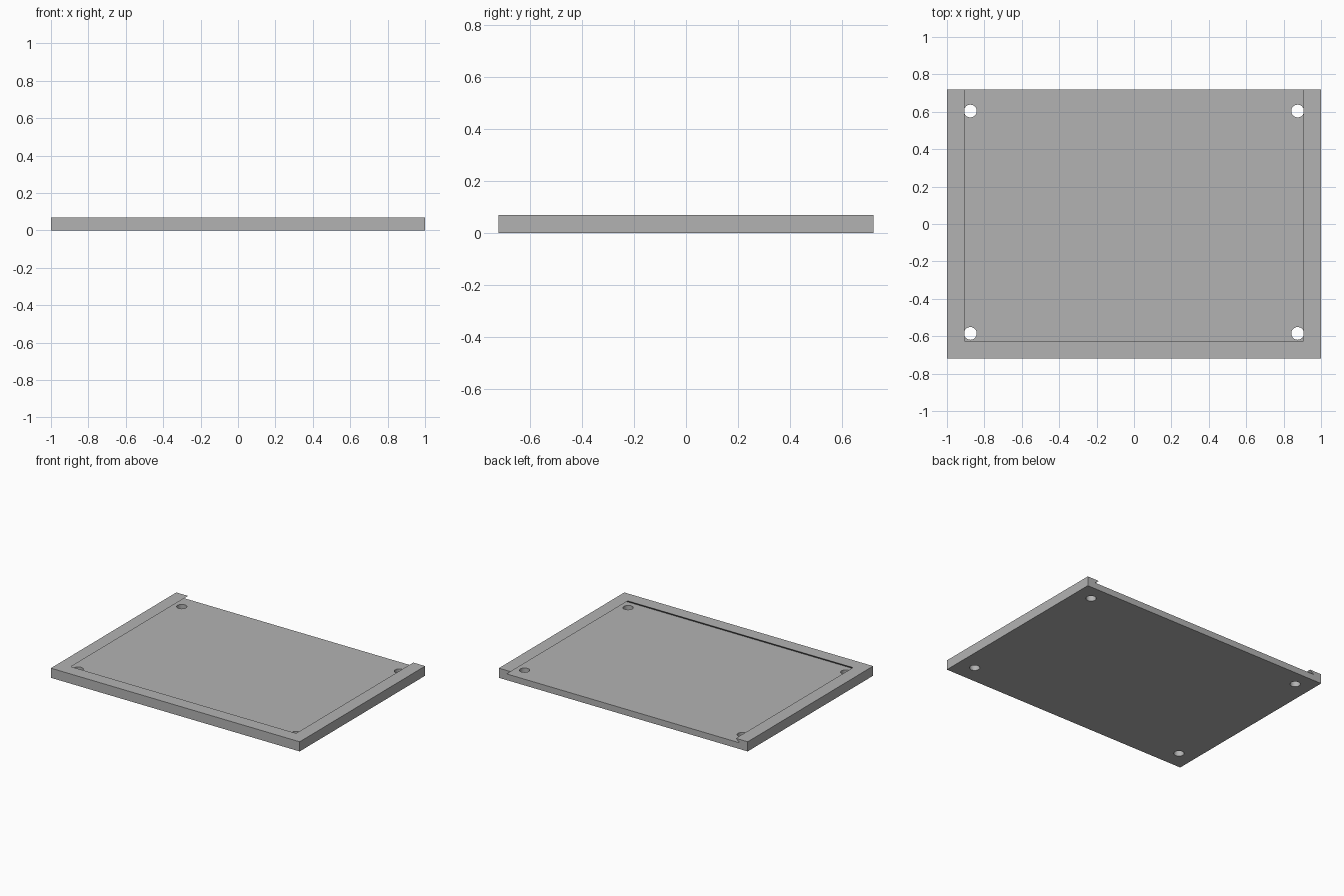
import bpy
import bmesh

cube = bpy.data.objects.get("Cube")
if cube:
    bpy.data.objects.remove(cube, do_unlink=True)

HALF_X, HALF_Y, HEIGHT = 1.0, 0.72, 0.07
FLOOR = 0.045          # thickness of the base plate
LIP = 0.095            # rim width at the top
UNDERCUT = 0.031       # how far the slot reaches under the rim
HOLE_RADIUS = 0.034

grey = bpy.data.materials.new("plain_grey")
grey.use_nodes = True
colour = (0.45, 0.45, 0.45, 1.0)
grey.diffuse_color = colour
grey.node_tree.nodes["Principled BSDF"].inputs["Base Color"].default_value = colour


def make_object(name, bm):
    bmesh.ops.recalc_face_normals(bm, faces=bm.faces)
    mesh = bpy.data.meshes.new(name)
    bm.to_mesh(mesh)
    bm.free()
    mesh.materials.append(grey)
    obj = bpy.data.objects.new(name, mesh)
    bpy.context.collection.objects.link(obj)
    return obj


def loft(name, sections):
    """Solid between two rectangles given as (half_x, front_y, back_y, z)."""
    bm = bmesh.new()
    rings = [[bm.verts.new(p) for p in
              ((-x, y0, z), (x, y0, z), (x, y1, z), (-x, y1, z))]
             for x, y0, y1, z in sections]
    for ring in rings:
        bm.faces.new(ring)
    low, high = rings
    for i in range(4):
        j = (i + 1) % 4
        bm.faces.new((low[i], low[j], high[j], high[i]))
    return make_object(name, bm)


def cut(target, cutter):
    cutter.hide_render = True
    mod = target.modifiers.new(cutter.name, 'BOOLEAN')
    mod.operation = 'DIFFERENCE'
    mod.solver = 'EXACT'
    mod.object = cutter
    bpy.context.view_layer.objects.active = target
    bpy.ops.object.modifier_apply(modifier=mod.name)
    bpy.data.objects.remove(cutter, do_unlink=True)


# Solid tray block
tray = loft("tray", [(HALF_X, -HALF_Y, HALF_Y, 0), (HALF_X, -HALF_Y, HALF_Y, HEIGHT)])

# Dovetail recess, open at the back, continued past the top along its slope
slope = UNDERCUT / (HEIGHT - FLOOR)
above = 0.02
wide = LIP - UNDERCUT
narrow = LIP + slope * above
cut(tray, loft("dovetail_cutter", [
    (HALF_X - wide, -HALF_Y + wide, HALF_Y + 0.1, FLOOR),
    (HALF_X - narrow, -HALF_Y + narrow, HALF_Y + 0.1, HEIGHT + above)]))

# Screw holes through the floor in the four corners
for side in (-1, 1):
    for y in (-0.585, 0.604):
        bm = bmesh.new()
        bmesh.ops.create_cone(bm, cap_ends=True, segments=32, radius1=HOLE_RADIUS,
                              radius2=HOLE_RADIUS, depth=0.2)
        bmesh.ops.translate(bm, verts=bm.verts, vec=(side * 0.875, y, -0.1 + FLOOR + 0.008))
        cut(tray, make_object("hole_cutter", bm))

# Smooth the hole walls, keep all other edges sharp
bpy.ops.object.select_all(action='DESELECT')
tray.select_set(True)
bpy.context.view_layer.objects.active = tray
bpy.ops.object.shade_smooth_by_angle()
